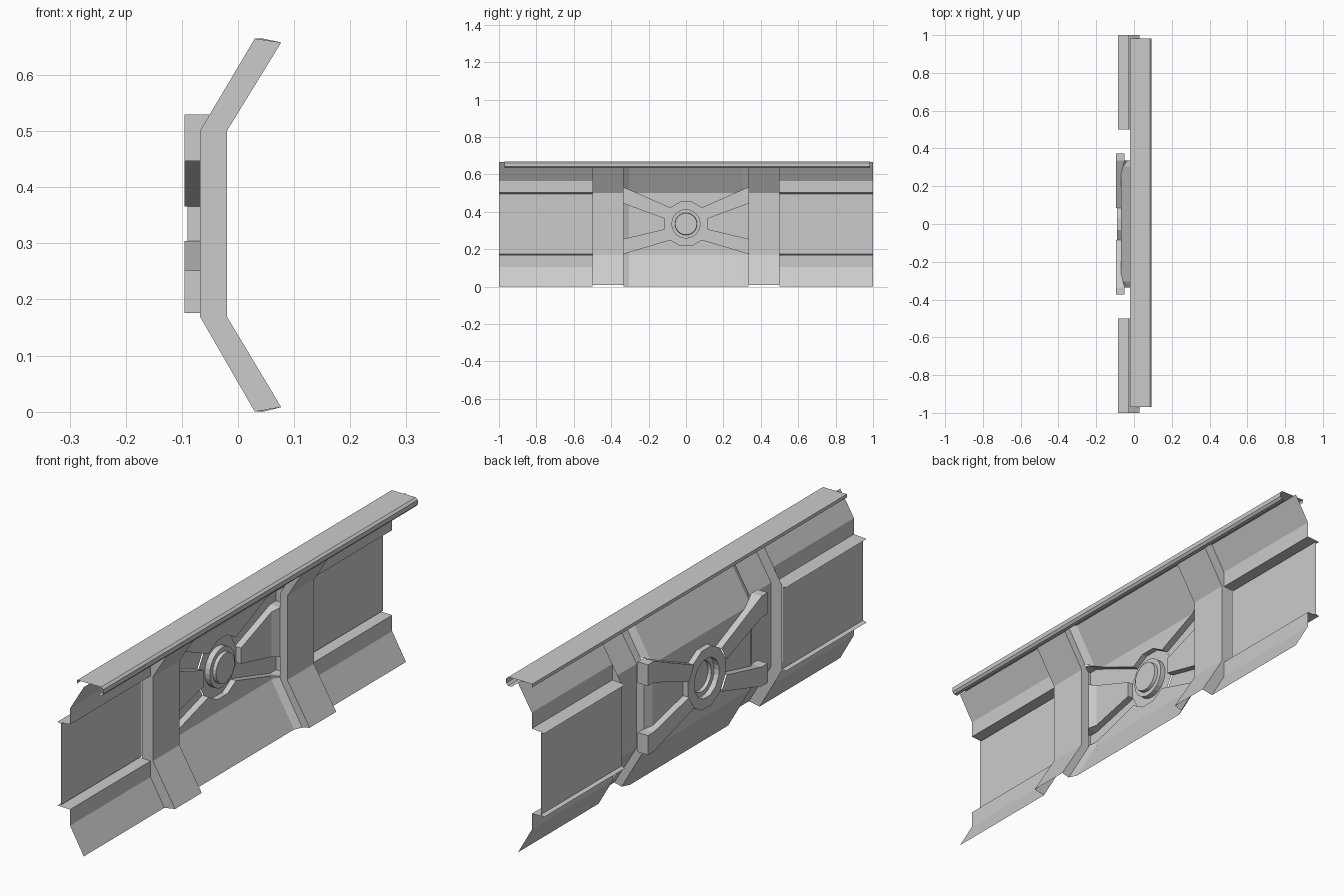
import bpy, bmesh
from math import cos, sin, radians

if "Cube" in bpy.data.objects:
    bpy.data.objects.remove(bpy.data.objects["Cube"])

CZ = 0.335          # height of the hub centre
FLOOR = -0.095      # depth of the pressed channels

def make(name, polys):
    """Join polygons (lists of xyz) into one sheet-metal object."""
    bm = bmesh.new()
    for p in polys:
        bm.faces.new([bm.verts.new(v) for v in p])
    bmesh.ops.remove_doubles(bm, verts=bm.verts, dist=0.0005)
    bmesh.ops.recalc_face_normals(bm, faces=bm.faces)
    me = bpy.data.meshes.new(name)
    bm.to_mesh(me)
    bm.free()
    ob = bpy.data.objects.new(name, me)
    bpy.context.collection.objects.link(ob)
    return ob

def extrude(profile, y0, y1):
    """Sweep an open (x, z) profile along y."""
    return [[(a[0], y0, a[1]), (b[0], y0, b[1]), (b[0], y1, b[1]), (a[0], y1, a[1])]
            for a, b in zip(profile, profile[1:])]

def bridge(a, b, ya, yb):
    """Connect two (x, z) profiles lying at ya and yb."""
    return [[(a[i][0], ya, a[i][1]), (a[i+1][0], ya, a[i+1][1]),
             (b[i+1][0], yb, b[i+1][1]), (b[i][0], yb, b[i][1])] for i in range(len(a)-1)]

back = [(0.03, 0.0), (-0.068, 0.17), (-0.068, 0.5), (0.03, 0.665)]
front = [(0.077, 0.008), (-0.02, 0.17), (-0.02, 0.5), (0.077, 0.658)]
ribbed = [(0.03, 0), (-0.03, 0.105), (-0.03, 0.168), (-0.085, 0.17), (-0.07, 0.175),
          (-0.07, 0.495), (-0.085, 0.498), (-0.03, 0.502), (-0.03, 0.565), (0.03, 0.665)]

# end panels and pillars on both sides
for side, label in ((-1, "left"), (1, "right")):
    make("end_panel_" + label, extrude(ribbed, side*0.5, side*1.0))
    make("pillar_" + label, extrude(front, side*0.335, side*0.5)
         + bridge(back, front, side*0.5, side*0.5)
         + bridge([(x + 0.015, z) for x, z in back], front, side*0.335, side*0.335))

# centre panel, with openings where the channels and hub are pressed in
def px(z):
    if z < 0.17:
        return -0.068 + (0.17 - z)*0.098/0.17
    return -0.068 + max(0, z - 0.5)*0.098/0.165

def P(y, z):
    return (px(z) + (0.015 if abs(y) > 0.32 else 0), y, z)

def ring(deg, r=0.12):
    return (r*cos(radians(deg)), CZ + r*sin(radians(deg)))

def line(p, q):
    return lambda y: p[1] + (q[1] - p[1])*(y - p[0])/(q[0] - p[0])

up_out = line(ring(45), (0.335, 0.53))
up_in = line(ring(15), (0.335, 0.447))
lo_in = line(ring(-15), (0.335, 0.252))
lo_out = line(ring(-45), (0.335, 0.176))
B, E = 0.305, 0.335
yt = ring(45)[0]
yt += (0.5 - ring(45)[1])*(E - yt)/(0.53 - ring(45)[1])

def pts(seq):
    return [P(*s) for s in seq]

panel = [
    pts([ring(a) for a in (45, 75, 105, 135)] + [(-yt, 0.5), (yt, 0.5)]),
    pts([(-yt, 0.5), (yt, 0.5), (B, up_out(B)), (B, 0.665), (-B, 0.665), (-B, up_out(B))]),
    pts([ring(a) for a in (-45, -75, -105, -135)]
        + [(-B, lo_out(B)), (-B, 0.17), (B, 0.17), (B, lo_out(B))]),
    pts([(-B, 0), (B, 0), (B, 0.17), (-B, 0.17)])]
for s in (-1, 1):
    r1, r2 = ring(15), ring(-15)
    panel.append(pts([(s*r1[0], r1[1]), (s*B, up_in(B)), (s*B, lo_in(B)), (s*r2[0], r2[1])]))
    # softened side edges
    for f0, f1 in ((lambda y: 0, lambda y: 0.17), (lambda y: 0.17, lo_out),
                   (lo_in, up_in), (up_out, lambda y: 0.665)):
        panel.append(pts([(s*B, f0(B)), (s*E, f0(E)), (s*E, f1(E)), (s*B, f1(B))]))
make("centre_panel", panel)

# four channels radiating from the hub
spokes = []
for s in (-1, 1):
    for fo, fi, ao, ai in ((up_out, up_in, 45, 15), (lo_out, lo_in, -45, -15)):
        rows = [(ring(ao), ring(ai))] + [((y, fo(min(y, E))), (y, fi(min(y, E))))
                                        for y in (yt, B, E, 0.372)]
        for (o0, i0), (o1, i1) in zip(rows, rows[1:]):
            quad = [o0, o1, i1, i0]
            spokes.append([(FLOOR, s*y, z) for y, z in quad])
            for a, b in ((o0, o1), (i0, i1)):
                rim = [(px(p[1]) if p[0] < 0.32 else -0.05, s*p[0], p[1]) for p in (a, b)]
                spokes.append([rim[0], rim[1], (FLOOR, s*b[0], b[1]), (FLOOR, s*a[0], a[1])])
        o, i = rows[-1]
        spokes.append([(FLOOR, s*o[0], o[1]), (FLOOR, s*i[0], i[1]),
                       (-0.05, s*i[0], i[1]), (-0.05, s*o[0], o[1])])
make("channels", spokes)

# twelve-sided pressed hub ring, open where the channels meet it
hub = []
for k in range(12):
    a, b = 15 + 30*k, 45 + 30*k
    def at(x, deg, r):
        y, z = ring(deg, r)
        return (x, y, z)
    hub.append([at(-0.09, a, 0.12), at(-0.09, b, 0.12), at(-0.09, b, 0.078), at(-0.09, a, 0.078)])
    if k not in (0, 4, 6, 10):
        hub.append([at(-0.068, a, 0.12), at(-0.068, b, 0.12), at(-0.09, b, 0.12), at(-0.09, a, 0.12)])
make("hub_ring", hub)

# stepped round boss in the middle
steps = [(-0.09, 0.078), (-0.068, 0.078), (-0.068, 0.06), (-0.055, 0.058)]
N = 24
boss = []
for k in range(N):
    a, b = 15 + 360*k/N, 15 + 360*(k + 1)/N
    for (x0, r0), (x1, r1) in zip(steps, steps[1:]):
        boss.append([(x0, *ring(a, r0)), (x0, *ring(b, r0)), (x1, *ring(b, r1)), (x1, *ring(a, r1))])
boss.append([(-0.055, *ring(15 + 360*k/N, 0.058)) for k in range(N)])
make("hub_boss", boss)

# top rail with a rolled front lip
make("top_rail", extrude([(-0.02, 0.655), (-0.02, 0.668), (0.084, 0.668), (0.093, 0.66),
                          (0.093, 0.642), (0.085, 0.633), (0.07, 0.633)], -0.97, 0.983))
